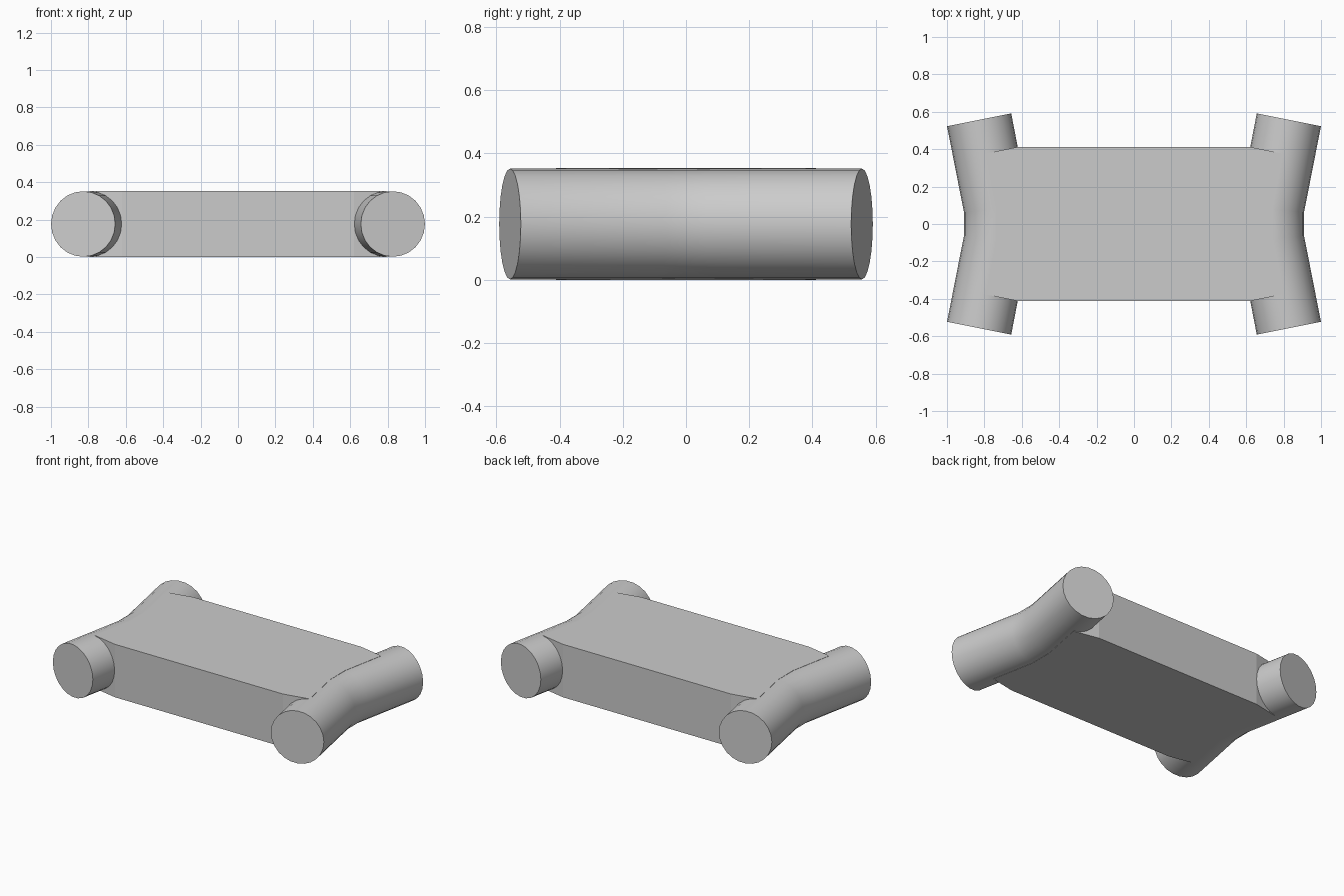
import bpy, bmesh, math
from mathutils import Vector

cube = bpy.data.objects.get("Cube")
if cube:
    bpy.data.objects.remove(cube)

RADIUS, HEIGHT, SIDES = 0.175, 0.353, 24
TILT = math.radians(11.3)

grey = bpy.data.materials.new("plain_grey")
grey.use_nodes = True
grey.diffuse_color = (0.6, 0.6, 0.6, 1)
grey.node_tree.nodes["Principled BSDF"].inputs["Base Color"].default_value = (0.6, 0.6, 0.6, 1)


def finish(name, bm, smooth):
    bmesh.ops.recalc_face_normals(bm, faces=bm.faces)
    mesh = bpy.data.meshes.new(name)
    bm.to_mesh(mesh)
    bm.free()
    mesh.materials.append(grey)
    obj = bpy.data.objects.new(name, mesh)
    bpy.context.collection.objects.link(obj)
    if smooth:
        bpy.ops.object.select_all(action="DESELECT")
        obj.select_set(True)
        bpy.context.view_layer.objects.active = obj
        bpy.ops.object.shade_smooth_by_angle(angle=math.radians(35))


def bent_tube(name, side):
    # Each ring: centre x, centre y, turn about z
    half = [(0.735, 0.08, TILT / 2), (0.828, 0.557, TILT)]
    rings = [(x, -y, -a) for x, y, a in reversed(half)] + half
    bm = bmesh.new()
    loops = []
    for x, y, turn in rings:
        loop = []
        for i in range(SIDES):
            a = math.tau * i / SIDES
            across = RADIUS * math.cos(a)
            loop.append(bm.verts.new((side * (x + across * math.cos(turn)),
                                      y - across * math.sin(turn),
                                      HEIGHT / 2 + RADIUS * math.sin(a))))
        loops.append(loop)
    for a, b in zip(loops, loops[1:]):
        for i in range(SIDES):
            j = (i + 1) % SIDES
            bm.faces.new((a[i], a[j], b[j], b[i]))
    bm.faces.new(loops[0])
    bm.faces.new(loops[-1])
    finish(name, bm, True)


# Slab whose ends follow the centre lines of the tubes
quarter = [(0.62, 0.412), (0.793, 0.377), (0.735, 0.08)]
right_half = quarter + [(x, -y) for x, y in reversed(quarter)]
outline = right_half + [(-x, -y) for x, y in right_half]
bm = bmesh.new()
base = bm.faces.new([bm.verts.new((x, y, 0)) for x, y in outline])
top = bmesh.ops.extrude_face_region(bm, geom=[base])["geom"]
bmesh.ops.translate(bm, vec=Vector((0, 0, HEIGHT)),
                    verts=[v for v in top if isinstance(v, bmesh.types.BMVert)])
finish("connecting_slab", bm, False)

bent_tube("left_tube", 1)
bent_tube("right_tube", -1)
